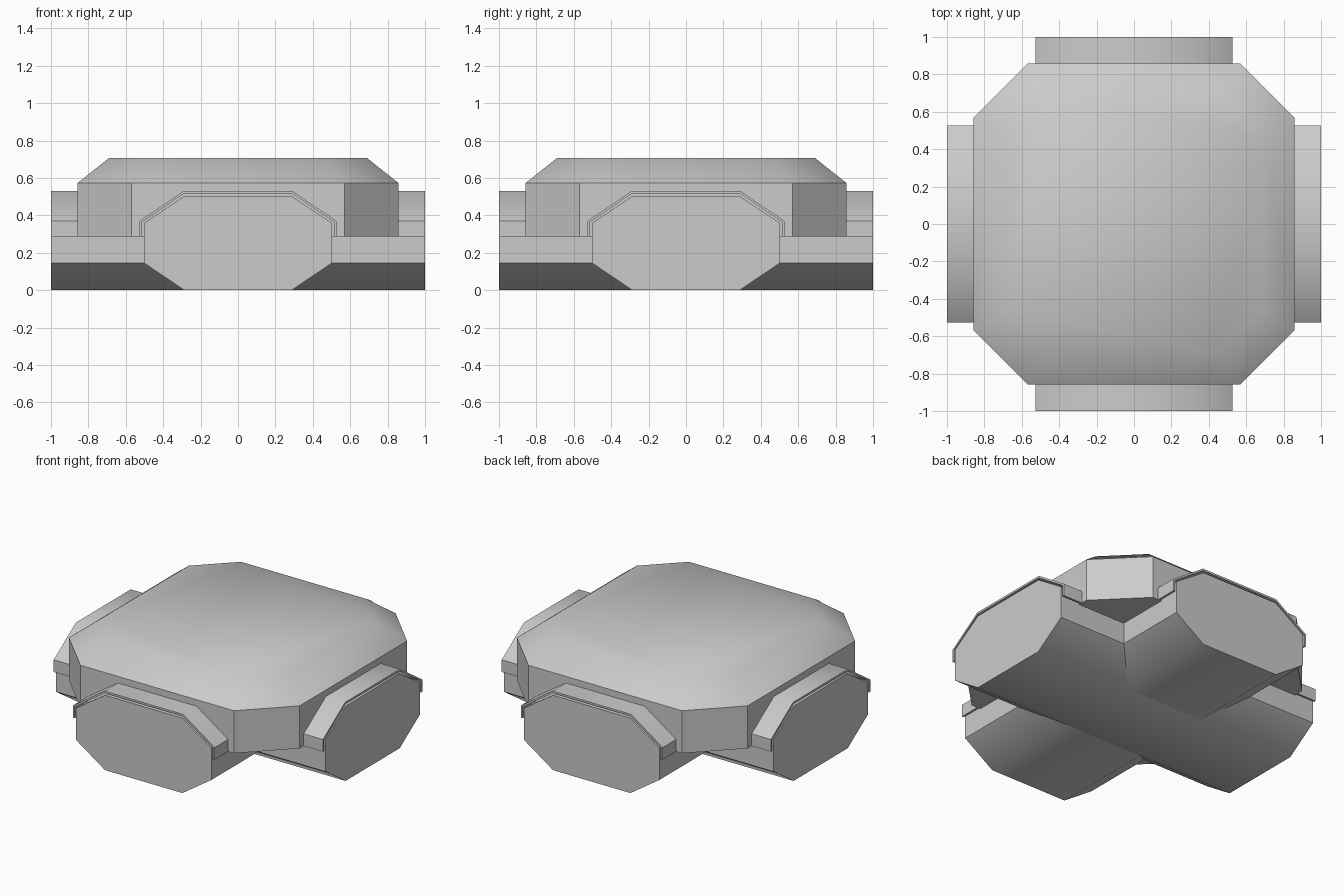
import bpy, bmesh
from math import radians, pi
from mathutils import Matrix

if "Cube" in bpy.data.objects:
    bpy.data.objects.remove(bpy.data.objects["Cube"])


def loft(name, rings):
    """Closed solid through a list of equal-length vertex rings."""
    bm = bmesh.new()
    loops = [[bm.verts.new(p) for p in ring] for ring in rings]
    n = len(loops[0])
    for a, b in zip(loops, loops[1:]):
        for i in range(n):
            j = (i + 1) % n
            bm.faces.new((a[i], a[j], b[j], b[i]))
    bm.faces.new(loops[0])
    bm.faces.new(loops[-1])
    bmesh.ops.recalc_face_normals(bm, faces=bm.faces)
    mesh = bpy.data.meshes.new(name)
    bm.to_mesh(mesh)
    bm.free()
    obj = bpy.data.objects.new(name, mesh)
    bpy.context.collection.objects.link(obj)
    return obj


def extrude(name, profile, y0, y1, turn):
    """Extrude an (x, z) profile along y, then turn it about z."""
    obj = loft(name, [[(x, y, z) for x, z in profile] for y in (y0, y1)])
    obj.data.transform(Matrix.Rotation(turn, 4, 'Z'))
    return obj


def mirrored(half):
    return half + [(-x, z) for x, z in reversed(half)]


def octagon(r, c, z):
    return [(r, -c, z), (r, c, z), (c, r, z), (-c, r, z),
            (-r, c, z), (-r, -c, z), (-c, -r, z), (c, -r, z)]


# central body: chamfered square with a sloped roof
parts = [loft("body", [octagon(0.857, 0.57, 0.288),
                       octagon(0.857, 0.57, 0.574),
                       octagon(0.688, 0.46, 0.708)])]

# two crossing eight-sided arms
arm = mirrored([(0.287, 0), (0.502, 0.145), (0.502, 0.36), (0.287, 0.503)])
for label, turn in (("front_back", 0), ("left_right", pi / 2)):
    parts.append(extrude("arm_" + label, arm, -1, 1, turn))

# thin hood arched over each arm end, with a narrow gap beneath
outer = mirrored([(0.527, 0.288), (0.527, 0.37), (0.291, 0.53)])
inner = mirrored([(0.514, 0.288), (0.514, 0.364), (0.288, 0.517)])
for i, side in enumerate(("front", "right", "back", "left")):
    parts.append(extrude("hood_" + side, outer + inner[::-1],
                         -1, -0.84, i * pi / 2))

# soft shading across the shallow folds only
for obj in parts:
    obj.select_set(True)
bpy.context.view_layer.objects.active = parts[0]
bpy.ops.object.shade_smooth_by_angle(angle=radians(42))
